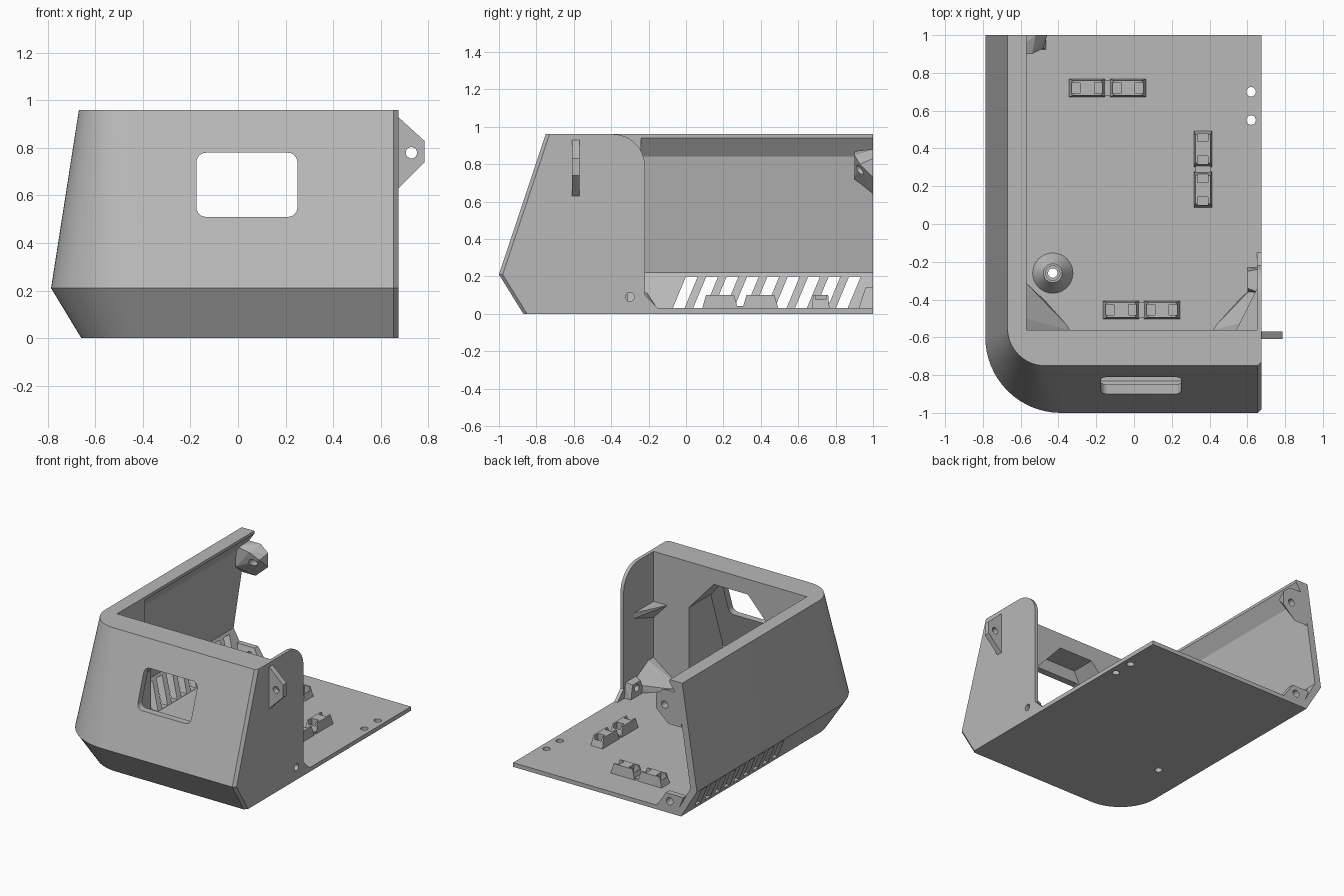
import bpy, bmesh
from math import sin, cos, pi
from mathutils import Matrix

if "Cube" in bpy.data.objects:
    bpy.data.objects.remove(bpy.data.objects["Cube"])

grey = bpy.data.materials.new("plain_grey")
grey.use_nodes = True
GREY = (0.48, 0.48, 0.48, 1)
grey.diffuse_color = GREY
grey.node_tree.nodes["Principled BSDF"].inputs["Base Color"].default_value = GREY

FLOOR = 0.03
SIDE = 0.675


def finish(name, bm):
    bmesh.ops.recalc_face_normals(bm, faces=bm.faces)
    mesh = bpy.data.meshes.new(name)
    bm.to_mesh(mesh)
    bm.free()
    mesh.materials.append(grey)
    ob = bpy.data.objects.new(name, mesh)
    bpy.context.collection.objects.link(ob)
    return ob


def hull(name, pts):
    bm = bmesh.new()
    for p in pts:
        bm.verts.new(p)
    bmesh.ops.convex_hull(bm, input=bm.verts)
    bmesh.ops.dissolve_limit(bm, angle_limit=0.01, verts=bm.verts, edges=bm.edges)
    return finish(name, bm)


def prism(name, poly, axis, lo, hi):
    """Extrude a 2D polygon along x or y or z."""
    place = {"x": lambda a, b, t: (t, a, b),
             "y": lambda a, b, t: (a, t, b),
             "z": lambda a, b, t: (a, b, t)}[axis]
    bm = bmesh.new()
    rings = [[bm.verts.new(place(a, b, t)) for a, b in poly] for t in (lo, hi)]
    bm.faces.new(rings[0])
    bm.faces.new(rings[1])
    n = len(poly)
    for i in range(n):
        j = (i + 1) % n
        bm.faces.new((rings[0][i], rings[0][j], rings[1][j], rings[1][i]))
    return finish(name, bm)


def arc(cx, cy, r, a0, a1, n=12):
    return [(cx + r * cos(a0 + (a1 - a0) * i / n), cy + r * sin(a0 + (a1 - a0) * i / n))
            for i in range(n + 1)]


def rect(x0, x1, y0, y1):
    return [(x0, y0), (x1, y0), (x1, y1), (x0, y1)]


def drill(a, b, r, axis, lo, hi):
    return prism("drill", arc(a, b, r, 0, 2 * pi, 20)[:-1], axis, lo, hi)


def cut(ob, cutters):
    """Subtract each cutter in turn, then discard it."""
    for c in cutters:
        c.hide_render = True
        mod = ob.modifiers.new("cut", "BOOLEAN")
        mod.operation, mod.solver, mod.object = "DIFFERENCE", "EXACT", c
        deps = bpy.context.evaluated_depsgraph_get()
        mesh = bpy.data.meshes.new_from_object(ob.evaluated_get(deps))
        ob.modifiers.clear()
        ob.data = mesh
        bpy.data.objects.remove(c)


def smooth(ob):
    bpy.ops.object.select_all(action="DESELECT")
    ob.select_set(True)
    bpy.context.view_layer.objects.active = ob
    bpy.ops.object.shade_smooth_by_angle(angle=0.45)


# Outer body: lofted sections with one rounded corner and one chamfered edge
bm = bmesh.new()
rings = []
for z, xl, yf, r in ((0, -0.66, -0.87, 0.3), (0.21, -0.787, -1, 0.4), (0.96, -0.67, -0.75, 0.2)):
    outline = [(SIDE, 1), (SIDE, yf + 0.02), (SIDE - 0.02, yf)]
    outline += arc(xl + r, yf + r, r, 1.5 * pi, pi, 16) + [(xl, 1)]
    rings.append([bm.verts.new((x, y, z)) for x, y in outline])
bm.faces.new(rings[0])
bm.faces.new(rings[-1])
for low, high in zip(rings, rings[1:]):
    for i in range(len(low)):
        j = (i + 1) % len(low)
        bm.faces.new((low[i], low[j], high[j], high[i]))
shell = finish("enclosure_shell", bm)

# Main cavity, open side with rounded wall end, and hollow side wall with lip
cavity = prism("cavity", rect(-0.57, 0.65, -0.56, 1.1), "z", FLOOR, 1.1)
open_side = prism("open_side", [(1.1, FLOOR), (-0.15, FLOOR), (-0.22, 0.1)]
                  + arc(-0.39, 0.79, 0.17, 0, pi / 2) + [(-0.39, 1.1), (1.1, 1.1)],
                  "x", 0.6, 0.8)
side_hollow = prism("side_hollow", [(-0.5, FLOOR), (-0.63, FLOOR), (-0.735, 0.22),
                                    (-0.64, 0.84), (-0.57, 0.94), (-0.5, 0.94)],
                    "y", -0.24, 1.1)

# Recess behind the front window, with sloping upper corners
pts = [(x, y, z) for x in (-0.3, 0.37) for y, z in
       ((-0.5, FLOOR), (-0.83, FLOOR), (-0.95, 0.21), (-0.81, 0.63), (-0.5, 0.63))]
pts += [(x, y, 0.85) for x in (-0.1, 0.17) for y in (-0.737, -0.5)]
recess = hull("recess", pts)

# Front window with rounded corners
R = 0.04
corners = ((0.25 - R, 0.78 - R), (-0.175 + R, 0.78 - R), (-0.175 + R, 0.51 + R), (0.25 - R, 0.51 + R))
outline = []
for k, (cx, cz) in enumerate(corners):
    outline += arc(cx, cz, R, k * pi / 2, (k + 1) * pi / 2, 6)
window = prism("window", outline, "y", -1.2, -0.6)

# Slanted vent slots low in the side wall
slots = []
for i in range(9):
    y = -0.07 + 0.109 * i
    slots.append(prism("slot", [(y, 0.032), (y + 0.063, 0.032), (y + 0.133, 0.2), (y + 0.07, 0.2)],
                       "x", -0.9, -0.58))

# Screw holes
holes = [drill(0.62, 0.70, 0.025, "z", -0.1, 0.1),
         drill(0.62, 0.55, 0.025, "z", -0.1, 0.1),
         drill(-0.43, -0.26, 0.025, "z", -0.1, 0.1)]
cut(shell, [cavity, open_side, side_hollow, recess, window] + slots + holes)

# Corner fillers sloping from walls to floor
for name, wall, d in (("left_corner_filler", 0.652, -1), ("right_corner_filler", -0.572, 1)):
    inner = wall + d * 0.115
    hull(name, [(wall, -0.565, 0.2), (wall, -0.5, 0.2), (wall, -0.31, 0.1), (wall, -0.565, 0.02),
                (wall, -0.31, 0.02), (inner, -0.565, 0.02), (inner, -0.42, 0.02),
                (inner + d * 0.13, -0.565, 0.02), (inner, -0.565, 0.06)])

# Screw boss at the open wall's lower end
boss = hull("wall_screw_boss", [(x, y, z) for x, y, z in
            ((0.655, -0.38, 0.02), (0.655, -0.23, 0.02), (0.6, -0.38, 0.02), (0.6, -0.23, 0.02),
             (0.655, -0.36, 0.14), (0.655, -0.24, 0.14), (0.6, -0.34, 0.13), (0.6, -0.25, 0.13))])
cut(boss, [drill(-0.3, 0.09, 0.024, "x", 0.5, 0.66)])
cut(shell, [drill(-0.3, 0.09, 0.024, "x", 0.63, 0.8)])

# Shelf gusset in the upper inside corner
hull("corner_gusset", [(0.652, -0.565, 0.6), (0.652, -0.34, 0.6), (0.54, -0.565, 0.6),
                       (0.652, -0.565, 0.48), (0.652, -0.34, 0.56)])

# Outer mounting tab
tab = prism("mounting_tab", [(0.66, 0.62), (SIDE, 0.63), (0.785, 0.74), (0.785, 0.83),
                             (SIDE, 0.93), (0.66, 0.94)], "y", -0.61, -0.57)
cut(tab, [drill(0.73, 0.78, 0.024, "y", -0.8, -0.4)])

# Mounting ears at the back end of the side wall
upper = hull("upper_rear_ear", [(-0.665, 1, 0.64), (-0.66, 1, 0.88), (-0.46, 1, 0.83), (-0.46, 1, 0.73),
                                (-0.56, 1, 0.64), (-0.52, 1, 0.88), (-0.65, 0.9, 0.72),
                                (-0.65, 0.9, 0.87), (-0.48, 0.93, 0.8), (-0.54, 0.9, 0.85)])
cut(upper, [drill(-0.53, 0.77, 0.026, "y", 0.8, 1.2)])
lower = hull("lower_rear_ear", [(-0.63, y, 0.02) for y in (0.92, 1)] + [(-0.46, y, 0.02) for y in (0.92, 1)]
             + [(-0.68, y, 0.14) for y in (0.96, 1)] + [(-0.54, y, 0.14) for y in (0.96, 1)])
cut(lower, [drill(-0.57, 0.085, 0.026, "y", 0.8, 1.2)])

# Conical floor boss with a ring top
bm = bmesh.new()
bmesh.ops.create_cone(bm, cap_ends=True, segments=32, radius1=0.11, radius2=0.05, depth=0.09,
                      matrix=Matrix.Translation((-0.43, -0.26, 0.07)))
cone = finish("conical_floor_boss", bm)
cut(cone, [drill(-0.43, -0.26, 0.025, "z", -0.1, 0.3), drill(-0.43, -0.26, 0.038, "z", 0.1, 0.3)])
smooth(cone)


# Floor clips: tapered blocks with two square pockets each
def clip(name, cx, cy, along_x):
    def put(u, v, z):
        return (cx + u, cy + v, z) if along_x else (cx + v, cy + u, z)
    block = hull(name, [put(su * u, sv * v, z) for su in (-1, 1) for sv in (-1, 1)
                        for u, v, z in ((0.098, 0.048, 0.02), (0.075, 0.04, 0.1))])
    pockets = [hull("pocket", [put(s * u, v, z) for u in (0.038, 0.082)
                               for v in (-0.028, 0.028) for z in (0.04, 0.2)]) for s in (-1, 1)]
    cut(block, pockets)


for i, (cx, cy, along) in enumerate(((-0.01, 0.72, True), (0.365, 0.29, False), (0.04, -0.455, True))):
    spots = []
    for s in (-0.108, 0.108):
        px, py = (cx + s - 0.13, cy) if i == 0 else (cx + s, cy) if along else (cx, cy + s)
        clip("floor_clip", px, py, along)
    bx = cx - 0.13 if i == 0 else cx
    a, b = (0.03, 0.04) if along else (0.04, 0.03)
    prism("clip_bridge", rect(bx - a, bx + a, cy - b, cy + b), "z", 0.02, 0.042)

smooth(shell)
